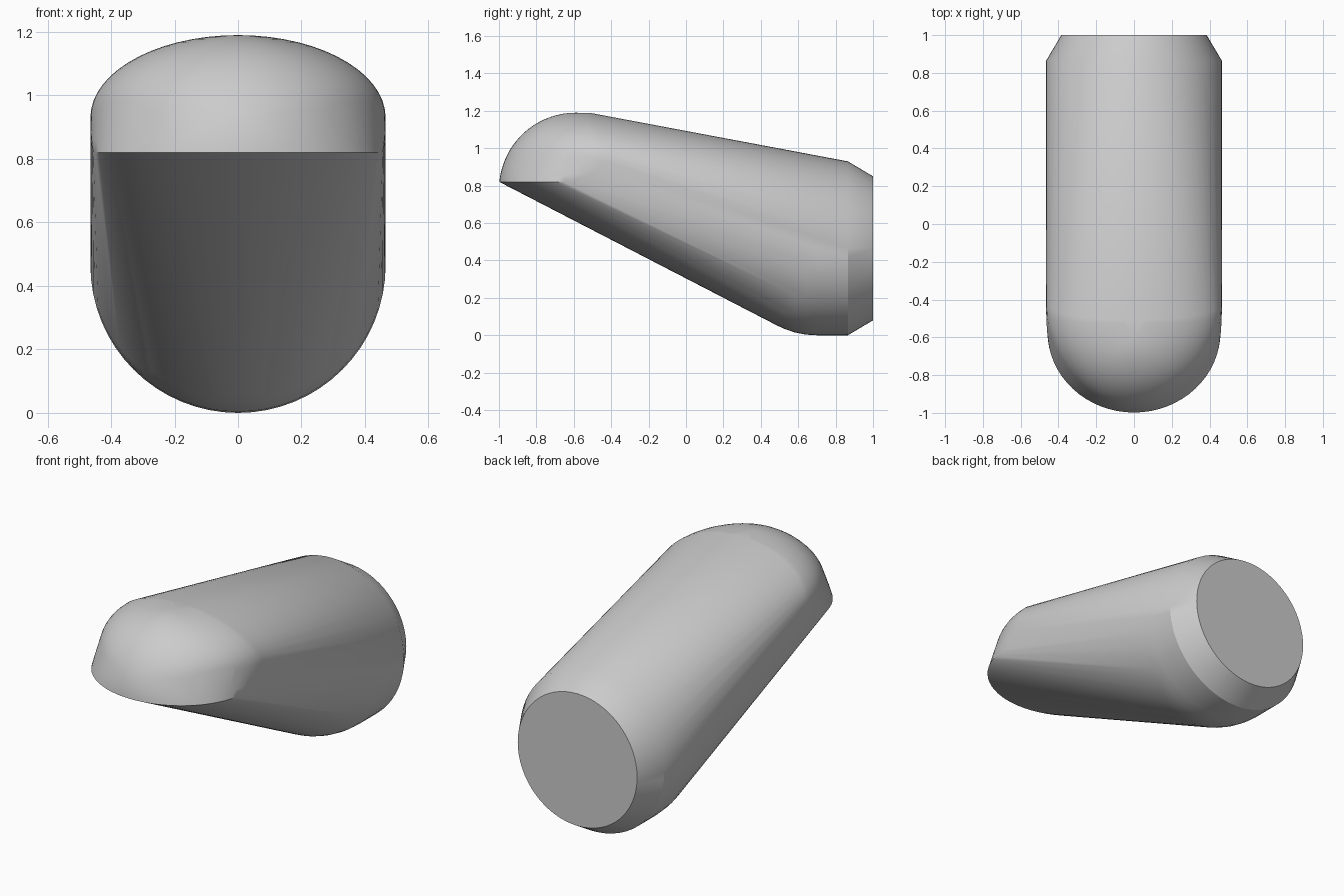
import bpy, bmesh, math
from math import sin, cos, pi, sqrt

cube = bpy.data.objects.get("Cube")
if cube:
    bpy.data.objects.remove(cube, do_unlink=True)

R = 0.465        # half width of the body, also the rear radius
SEG = 64

mat = bpy.data.materials.new("neutral grey")
mat.use_nodes = True
grey = (0.6, 0.6, 0.6, 1)
mat.diffuse_color = grey
mat.node_tree.nodes["Principled BSDF"].inputs["Base Color"].default_value = grey

bm = bmesh.new()


def ring(radius, y):
    """Circle facing the rear, centred on the rear axis."""
    for i in range(SEG):
        a = 2 * pi * i / SEG
        bm.verts.new((radius * cos(a), y, R + radius * sin(a)))


def lerp(a, b, t):
    return a + (b - a) * t


# Rear: ball, short straight section and chamfered end
ROWS = 12
for j in range(ROWS):
    a = pi / 2 * j / ROWS
    ring(R * cos(a), 0.70 - R * sin(a))
ring(R, 0.865)
ring(0.385, 1.0)


# Front dome: half-ellipse slices with a flat lower rim
def dome_slice(z):
    tip = -0.59 - sqrt(max(0, 0.41 ** 2 - (z - 0.78) ** 2))
    if z < 0.93:
        t = (z - 0.82) / 0.11
        width, back = lerp(0.458, R, min(1, t * 2)), lerp(-0.57, -0.42, t)
    else:
        t = (z - 0.93) / 0.26
        width, back = R * sqrt(max(0, 1 - t * t)), lerp(-0.42, -0.51, t)
    for i in range(SEG // 2 + 1):
        a = pi * i / (SEG // 2)
        bm.verts.new((width * cos(a), back + (tip - back) * sin(a), z))


for z in (0.82, 0.84, 0.86, 0.895, 0.93):
    dome_slice(z)
for j in range(1, 15):
    dome_slice(0.93 + 0.26 * sin(pi / 2 * j / 15))
bm.verts.new((0, -0.59, 1.19))
bm.verts.new((0, -0.51, 1.18))

# Stretch one skin over the front dome and the rear
bmesh.ops.remove_doubles(bm, verts=bm.verts, dist=0.002)
bmesh.ops.convex_hull(bm, input=bm.verts)
bmesh.ops.delete(bm, geom=[v for v in bm.verts if not v.link_faces], context='VERTS')
bmesh.ops.dissolve_limit(bm, angle_limit=math.radians(0.3),
                         verts=bm.verts, edges=bm.edges)
bmesh.ops.recalc_face_normals(bm, faces=bm.faces)

mesh = bpy.data.meshes.new("body")
bm.to_mesh(mesh)
bm.free()
mesh.materials.append(mat)
body = bpy.data.objects.new("body", mesh)
bpy.context.collection.objects.link(body)
bpy.ops.object.select_all(action='DESELECT')
body.select_set(True)
bpy.context.view_layer.objects.active = body
bpy.ops.object.shade_smooth_by_angle(angle=math.radians(30))
